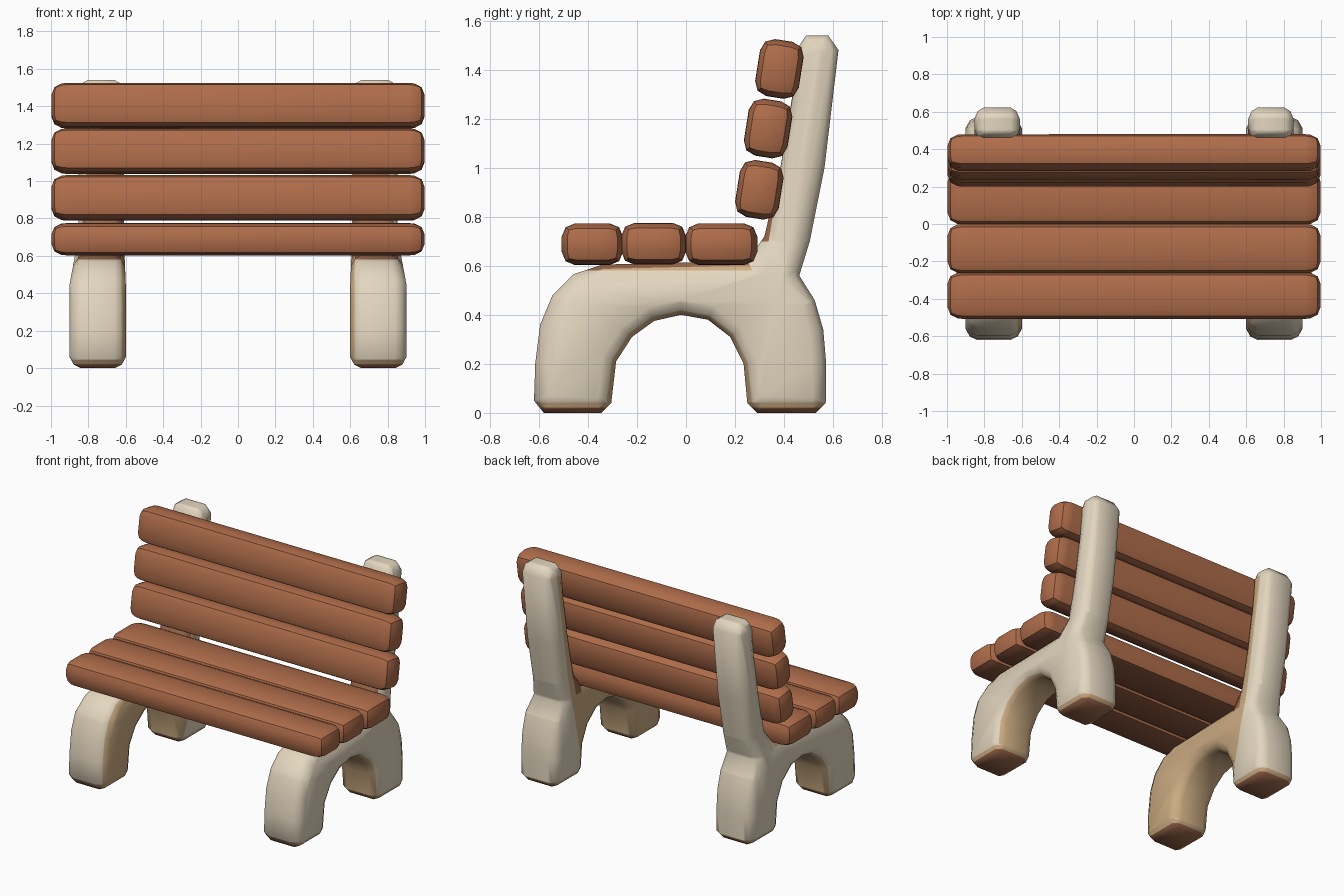
import bpy, bmesh
from math import radians
from mathutils import Vector, Matrix

if "Cube" in bpy.data.objects:
    bpy.data.objects.remove(bpy.data.objects["Cube"])


def material(name, rgb):
    m = bpy.data.materials.new(name)
    m.use_nodes = True
    m.diffuse_color = (*rgb, 1)
    m.node_tree.nodes["Principled BSDF"].inputs["Base Color"].default_value = (*rgb, 1)
    return m


wood = material("red brown wood", (0.43, 0.152, 0.069))
dark_wood = material("dark wood", (0.25, 0.088, 0.045))
cream = material("cream stone", (0.77, 0.675, 0.52))
tan = material("tan stone", (0.62, 0.42, 0.23))
brown = material("brown stone", (0.33, 0.14, 0.07))


def finish(bm, name, mats, angle):
    mesh = bpy.data.meshes.new(name)
    bm.to_mesh(mesh)
    bm.free()
    for m in mats:
        mesh.materials.append(m)
    ob = bpy.data.objects.new(name, mesh)
    bpy.context.collection.objects.link(ob)
    bpy.ops.object.select_all(action="DESELECT")
    ob.select_set(True)
    bpy.context.view_layer.objects.active = ob
    bpy.ops.object.shade_smooth_by_angle(angle=radians(angle))


def cut(bm, point, normal, above=-1):
    faces = [f for f in bm.faces if f.calc_center_median().z > above]
    edges = {e for f in faces for e in f.edges}
    verts = {v for f in faces for v in f.verts}
    bmesh.ops.bisect_plane(bm, geom=list(verts) + list(edges) + faces,
                           plane_co=point, plane_no=normal)


# Slats: rounded planks, slightly thinner at the ends, dark underneath and in the gaps
def slat(name, y, z, depth, height, gaps=(), under=-0.6, lean=0):
    bm = bmesh.new()
    bmesh.ops.create_cube(bm, size=1)
    for side in (-0.46, 0.46):
        cut(bm, (side, 0, 0), (1, 0, 0))
    for v in bm.verts:
        k = 0.93 if abs(v.co.x) > 0.49 else 1
        v.co = Vector((v.co.x * 1.995, v.co.y * depth * k, v.co.z * height * k))
    bm.normal_update()
    sharp = [e for e in bm.edges if e.calc_face_angle(0) > 0.6]
    bmesh.ops.bevel(bm, geom=sharp, offset=0.054, segments=2, profile=0.5,
                    affect="EDGES", clamp_overlap=True)
    bmesh.ops.recalc_face_normals(bm, faces=bm.faces[:])
    for f in bm.faces:
        hidden = f.normal.z < under or any(f.normal.y * g > 0.95 for g in gaps)
        f.material_index = 1 if hidden else 0
    bm.transform(Matrix.Translation((0, y, z)) @ Matrix.Rotation(radians(-lean), 4, "X"))
    finish(bm, name, [wood, dark_wood], 35)


slat("seat_slat_front", -0.382, 0.688, 0.25, 0.17, (1,))
slat("seat_slat_middle", -0.132, 0.69, 0.265, 0.17, (1, -1))
slat("seat_slat_rear", 0.144, 0.688, 0.294, 0.17, (-1,))
for label, y, z in (("lower", 0.299, 0.91), ("middle", 0.335, 1.16), ("upper", 0.381, 1.403)):
    slat("back_slat_" + label, y, z, 0.18, 0.235, under=-0.95, lean=9)

# Side support outline (y, z): front foot, seat rest, post, rear foot, arch
OUTLINE = [(-0.62, 0.05), (-0.615, 0.2), (-0.595, 0.36), (-0.545, 0.48), (-0.46, 0.565),
           (-0.34, 0.605), (0.25, 0.62), (0.32, 0.72), (0.385, 1.0), (0.435, 1.3),
           (0.45, 1.48), (0.49, 1.54), (0.58, 1.54), (0.622, 1.48), (0.565, 1.0),
           (0.505, 0.7), (0.462, 0.56), (0.525, 0.46), (0.56, 0.34), (0.572, 0.2),
           (0.57, 0.04), (0.53, 0), (0.29, 0), (0.25, 0.04), (0.235, 0.2),
           (0.18, 0.31), (0.09, 0.38), (-0.02, 0.4), (-0.13, 0.375), (-0.22, 0.31),
           (-0.285, 0.21), (-0.305, 0.04), (-0.345, 0), (-0.58, 0)]
POST_FRONT = Vector((0, 0.32, 0.72))
POST_NORMAL = Vector((0, 0.986, -0.168))
# Plane that ends the tan inner side at the rear foot
REAR_POINT = Vector((0, 0.29, 0.1))
REAR_NORMAL = Vector((0, 0.977, -0.215))


def inset(points, d):
    result = []
    for i, p in enumerate(points):
        a, p, b = Vector(points[i - 1]), Vector(p), Vector(points[(i + 1) % len(points)])
        d1, d2 = (p - a).normalized(), (b - p).normalized()
        n1, n2 = Vector((d1.y, -d1.x)), Vector((d2.y, -d2.x))
        result.append(p + (n1 + n2) * d / (1 + n1.dot(n2)))
    return result


def support_colour(f, side):
    c, n = f.calc_center_median(), f.normal
    inward = -side * n.x
    # Foot soles and their rim
    if c.z < 0.022:
        return 2
    if c.z < 0.043:
        return 1
    # Seat rest
    if c.z > 0.58 and c.y < 0.25:
        return 2 if n.z > 0.8 else 1
    # Post edge behind the back slats
    if 0.58 < c.z < 1.47:
        behind = (c - POST_FRONT).dot(POST_NORMAL)
        if behind < 0.045 and (inward > 0.3 or abs(n.x) < 0.4):
            return 2
        if behind < 0.02 and c.z > 0.66:
            return 2
        if behind < 0.1 and inward > 0.3:
            return 1
    # Inner side and arch underside
    if c.z < 0.58 and inward > 0.6 and (c - REAR_POINT).dot(REAR_NORMAL) < 0:
        return 1
    if -0.32 < c.y < 0.27 and c.z < 0.42 and abs(n.x) < 0.5:
        return 1
    return 0


def support(name, side):
    bm = bmesh.new()
    half = [(0.15, 0.058), (0.128, 0.018), (0.09, 0)]
    rings = []
    for x, d in [(-x, d) for x, d in half] + half[::-1]:
        rings.append([bm.verts.new((x, p.x, p.y)) for p in inset(OUTLINE, d)])
    for r, s in zip(rings, rings[1:]):
        for i in range(len(r)):
            bm.faces.new((r[i - 1], r[i], s[i], s[i - 1]))
    bm.faces.new(rings[0])
    bm.faces.new(rings[-1][::-1])
    bmesh.ops.recalc_face_normals(bm, faces=bm.faces[:])
    for z in (0.022, 0.043, 0.45, 0.58, 0.7):
        cut(bm, (0, 0, z), (0, 0, 1))
    cut(bm, REAR_POINT, REAR_NORMAL)
    for d in (0.02, 0.045, 0.1):
        cut(bm, POST_FRONT + POST_NORMAL * d, POST_NORMAL, 0.58)
    # Narrow the post above the legs
    for v in bm.verts:
        t = min(max((v.co.z - 0.45) / 0.25, 0), 1)
        v.co.x = v.co.x * (1 - 0.19 * t) + side * (0.75 - 0.018 * t)
    bm.normal_update()
    for f in bm.faces:
        f.material_index = support_colour(f, side)
    finish(bm, name, [cream, tan, brown], 52)


support("left_support", 1)
support("right_support", -1)
